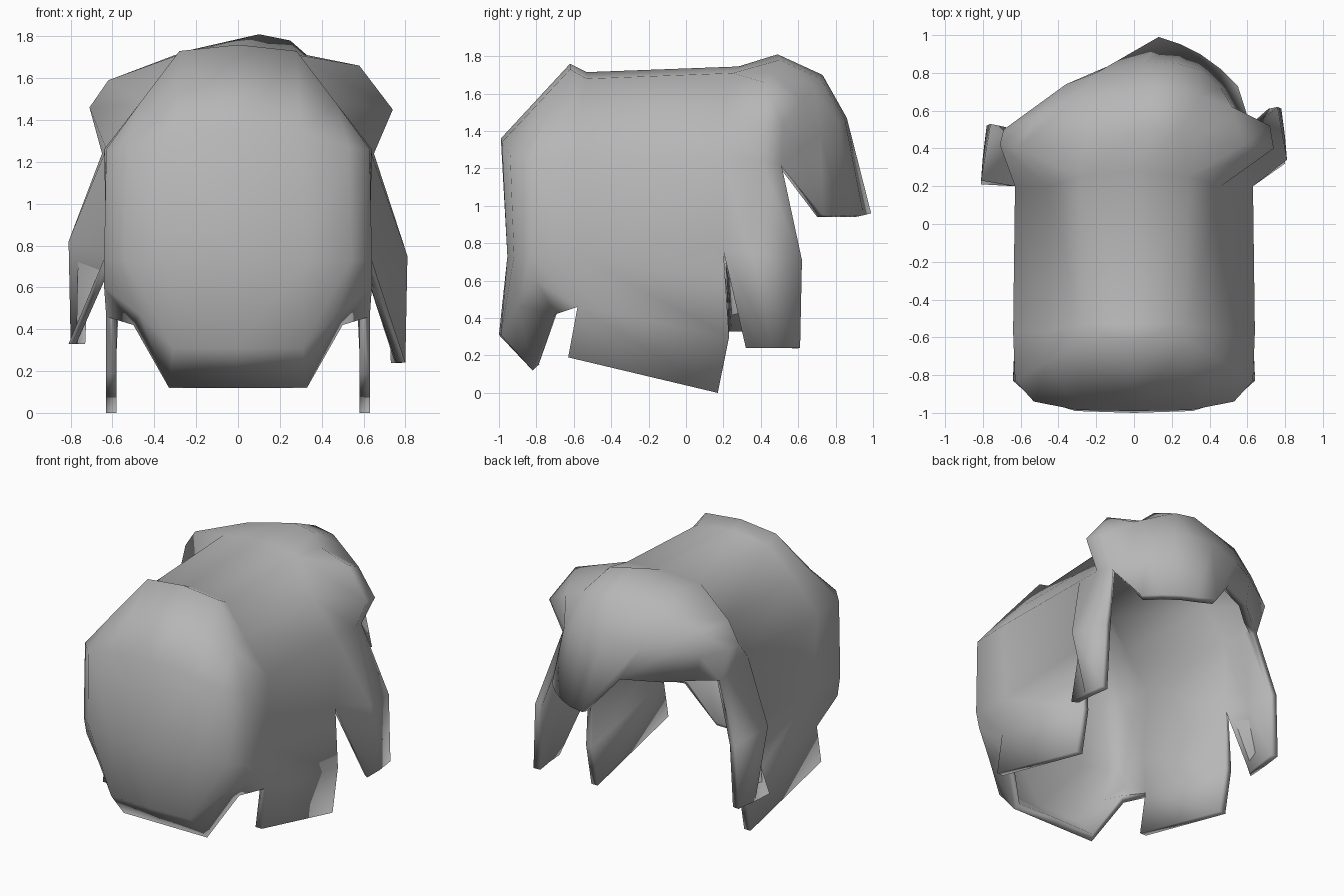
import bpy, bmesh
from mathutils import Vector

cube = bpy.data.objects.get("Cube")
if cube:
    bpy.data.objects.remove(cube, do_unlink=True)

GREY = (0.47, 0.47, 0.47, 1)
grey = bpy.data.materials.new("mid_grey")
grey.use_nodes = True
grey.diffuse_color = GREY
grey.node_tree.nodes["Principled BSDF"].inputs["Base Color"].default_value = GREY

bm = bmesh.new()


def flip(p):
    return (-p[0], p[1], p[2])


def patch(rows):
    """Skin a grid of points with quads; repeated points weld to triangles."""
    grid = [[bm.verts.new(p) for p in row] for row in rows]
    for a, b in zip(grid, grid[1:]):
        for i in range(len(a) - 1):
            bm.faces.new((a[i], a[i + 1], b[i + 1], b[i]))


def both(rows):
    patch(rows)
    patch([[flip(p) for p in row] for row in rows])


# Points shared between neighbouring patches
peak, shoulder = (0, -.62, 1.76), (.28, -.62, 1.73)
slope, corner = (.47, -.73, 1.48), (.63, -.83, 1.26)
waist, hip, notch = (.64, -.83, .73), (.64, -.8, .6), (.63, -.58, .46)
ridge, brow = (0, .28, 1.745), (.29, .25, 1.71)
temple, cheek = (.46, .2, 1.48), (.63, .2, 1.26)
side, side_low = (.63, .2, .76), (.63, .23, .3)

# Rounded end cap, from hem to top
both([
    [(0, -.82, .12), (.33, -.82, .12), (.5, -.7, .42), notch],
    [(0, -1, .31), (.31, -.99, .31), (.47, -.9, .47), hip],
    [(0, -.955, .73), (.33, -.955, .73), (.54, -.92, .73), waist],
    [(0, -.99, 1.36), (.3, -.985, 1.34), (.53, -.94, 1.27), corner],
    [peak, shoulder, slope, corner],
])

# Long body, its side walls slightly pinched at the waist
both([
    [peak, shoulder, slope, corner, waist, hip],
    [(0, -.53, 1.715), (.28, -.53, 1.68), (.46, -.57, 1.48),
     (.64, -.57, 1.26), (.61, -.57, .73), notch],
    [ridge, brow, temple, cheek, side, side_low],
])

# Hanging side panels
both([[notch, side_low], [(.63, -.63, .19), (.63, .17, 0)]])

# Flared fringe, swept into one long lock
joint_l, joint_r = (.65, .4, 1.24), (-.65, .4, 1.24)
end_l, end_r = (.62, .51, 1.22), (-.62, .5, 1.2)
patch([
    [flip(cheek), flip(temple), flip(brow), flip(brow), ridge,
     brow, brow, brow, temple, cheek],
    [joint_r, (-.71, .42, 1.46), (-.62, .4, 1.59), (-.25, .46, 1.73), (.1, .49, 1.81),
     (.25, .5, 1.78), (.33, .46, 1.71), (.58, .42, 1.66), (.74, .4, 1.45), joint_l],
    [end_r, (-.69, .5, 1.43), (-.5, .59, 1.54), (-.28, .68, 1.63), (.1, .73, 1.7),
     (.25, .72, 1.68), (.35, .68, 1.64), (.52, .62, 1.56), (.72, .52, 1.43), end_l],
    [end_r, (-.52, .59, 1.38), (-.36, .74, 1.41), (-.2, .8, 1.44), (.06, .86, 1.47),
     (.23, .85, 1.46), (.34, .82, 1.44), (.46, .72, 1.38), (.54, .61, 1.3), end_l],
    [end_r, (-.5, .59, 1.2), (-.33, .74, 1.2), (-.08, .86, 1.2), (.13, .99, .96),
     (.25, .95, .95), (.35, .9, .95), (.46, .82, .95), (.55, .73, .95), end_l],
])

# Front locks, the right one a little shorter
patch([
    [cheek, joint_l, end_l],
    [side, (.81, .34, .75), (.76, .62, .71)],
    [(.8, .32, .24), (.8, .46, .24), (.78, .61, .24)],
])
patch([
    [flip(cheek), joint_r, end_r],
    [flip(side), (-.81, .23, .82), (-.76, .53, .78)],
    [(-.81, .21, .33), (-.8, .36, .33), (-.78, .52, .33)],
])

# Weld the patches and point the normals outward
bmesh.ops.remove_doubles(bm, verts=bm.verts, dist=.001)
bmesh.ops.recalc_face_normals(bm, faces=bm.faces)
centre = Vector((0, 0, .9))
if sum(f.normal.dot(f.calc_center_median() - centre) * f.calc_area() for f in bm.faces) < 0:
    bmesh.ops.reverse_faces(bm, faces=bm.faces)

mesh = bpy.data.meshes.new("hair_shell")
bm.to_mesh(mesh)
bm.free()
mesh.materials.append(grey)
shell = bpy.data.objects.new("hair_shell", mesh)
bpy.context.collection.objects.link(shell)

# Give the sheet thickness and smooth shading, rims included
solid = shell.modifiers.new("thickness", "SOLIDIFY")
solid.thickness = .05
solid.offset = -1
bpy.ops.object.select_all(action="DESELECT")
shell.select_set(True)
bpy.context.view_layer.objects.active = shell
bpy.ops.object.modifier_apply(modifier=solid.name)
bpy.ops.object.shade_smooth_by_angle(angle=1.75)
